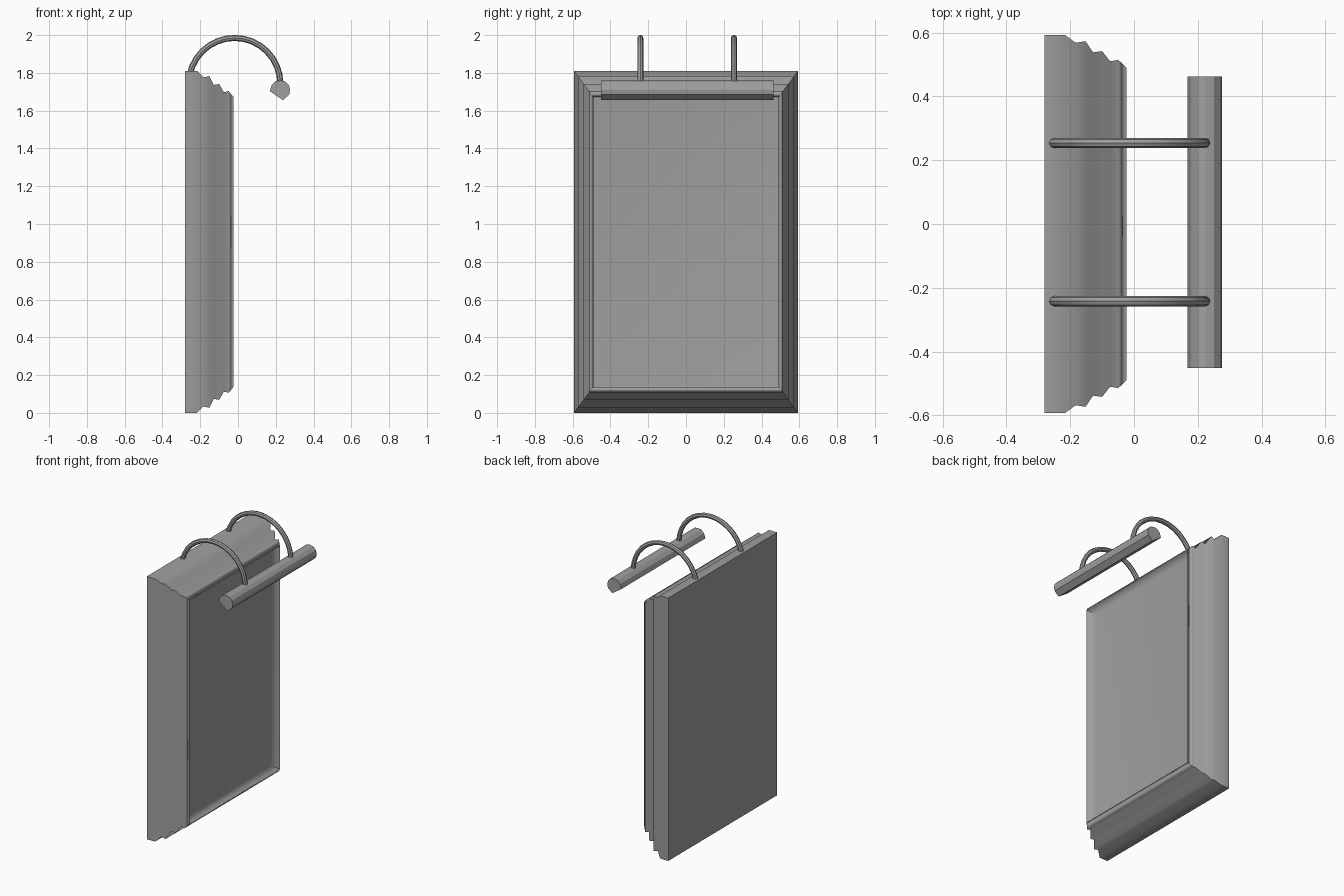
import bpy, bmesh
from math import pi
from mathutils import Matrix, Vector

cube = bpy.data.objects.get("Cube")
if cube:
    bpy.data.objects.remove(cube, do_unlink=True)

grey = bpy.data.materials.new("plain_grey")
grey.use_nodes = True
grey.diffuse_color = (0.35, 0.35, 0.35, 1)
grey.node_tree.nodes["Principled BSDF"].inputs["Base Color"].default_value = grey.diffuse_color


def add_object(name, bm, smooth_angle=None):
    """Turn a bmesh into a finished object."""
    bmesh.ops.recalc_face_normals(bm, faces=bm.faces)
    mesh = bpy.data.meshes.new(name)
    bm.to_mesh(mesh)
    bm.free()
    mesh.materials.append(grey)
    obj = bpy.data.objects.new(name, mesh)
    bpy.context.collection.objects.link(obj)
    if smooth_angle:
        bpy.ops.object.select_all(action='DESELECT')
        obj.select_set(True)
        bpy.context.view_layer.objects.active = obj
        bpy.ops.object.shade_smooth_by_angle(angle=smooth_angle)
    return obj


HALF_W, HEIGHT = 0.593, 1.81
LIP = 1.35  # top and bottom mouldings are wider than the sides


def rectangle(bm, x, inset):
    y, z = HALF_W - inset, inset * LIP
    return [bm.verts.new((x, sy * y, zz)) for sy, zz in
            ((-1, z), (1, z), (1, HEIGHT - z), (-1, HEIGHT - z))]


# Stepped moulding from back to front, then down the inner lip to the sunken panel
moulding = [(-0.28, 0), (-0.217, 0), (-0.183, 0.025), (-0.152, 0.02),
            (-0.128, 0.055), (-0.1, 0.051), (-0.075, 0.083),
            (-0.049, 0.079), (-0.024, 0.102), (-0.1, 0.104)]
bm = bmesh.new()
rings = [rectangle(bm, x, inset) for x, inset in moulding]
back = bm.faces.new(rings[0])
for a, b in zip(rings, rings[1:]):
    for i in range(4):
        j = (i + 1) % 4
        bm.faces.new((a[i], a[j], b[j], b[i]))
bm.faces.new(rings[-1])
for face in bm.faces:
    face.smooth = True
# Keep the back edge and the mitred corners crisp
for edge in bm.edges:
    a, b = (v.co for v in edge.verts)
    if edge in back.edges[:] or abs(a.x - b.x) > 0.001:
        edge.smooth = False
frame = add_object("picture_frame", bm)
weighted = frame.modifiers.new("even_shading", 'WEIGHTED_NORMAL')
weighted.keep_sharp = True

# Lamp: faceted bar with a flat slanted underside
OFFSET = 0.006
bar = [(0.168, 1.703), (0.178, 1.735), (0.2, 1.756), (0.225, 1.76),
       (0.25, 1.755), (0.269, 1.736), (0.276, 1.71), (0.271, 1.685), (0.238, 1.656)]
bm = bmesh.new()
end = bm.faces.new([bm.verts.new((x, OFFSET - 0.457, z)) for x, z in bar])
extruded = bmesh.ops.extrude_face_region(bm, geom=[end], use_keep_orig=True)
moved = [v for v in extruded["geom"] if isinstance(v, bmesh.types.BMVert)]
bmesh.ops.translate(bm, verts=moved, vec=(0, 0.914, 0))
add_object("lamp_bar", bm)

# Arched arms: a small circle swept through a half turn
CENTRE = Vector((-0.018, OFFSET, 1.743))
for name, side in (("front_lamp_arm", -1), ("back_lamp_arm", 1)):
    centre = CENTRE + Vector((0, side * 0.248, 0))
    bm = bmesh.new()
    bmesh.ops.create_circle(bm, cap_ends=True, segments=8, radius=0.016,
                            matrix=Matrix.Translation(centre - Vector((0.242, 0, 0))))
    bmesh.ops.spin(bm, geom=bm.verts[:] + bm.edges[:] + bm.faces[:], cent=centre,
                   axis=(0, 1, 0), angle=pi, steps=16)
    add_object(name, bm, 0.6)
